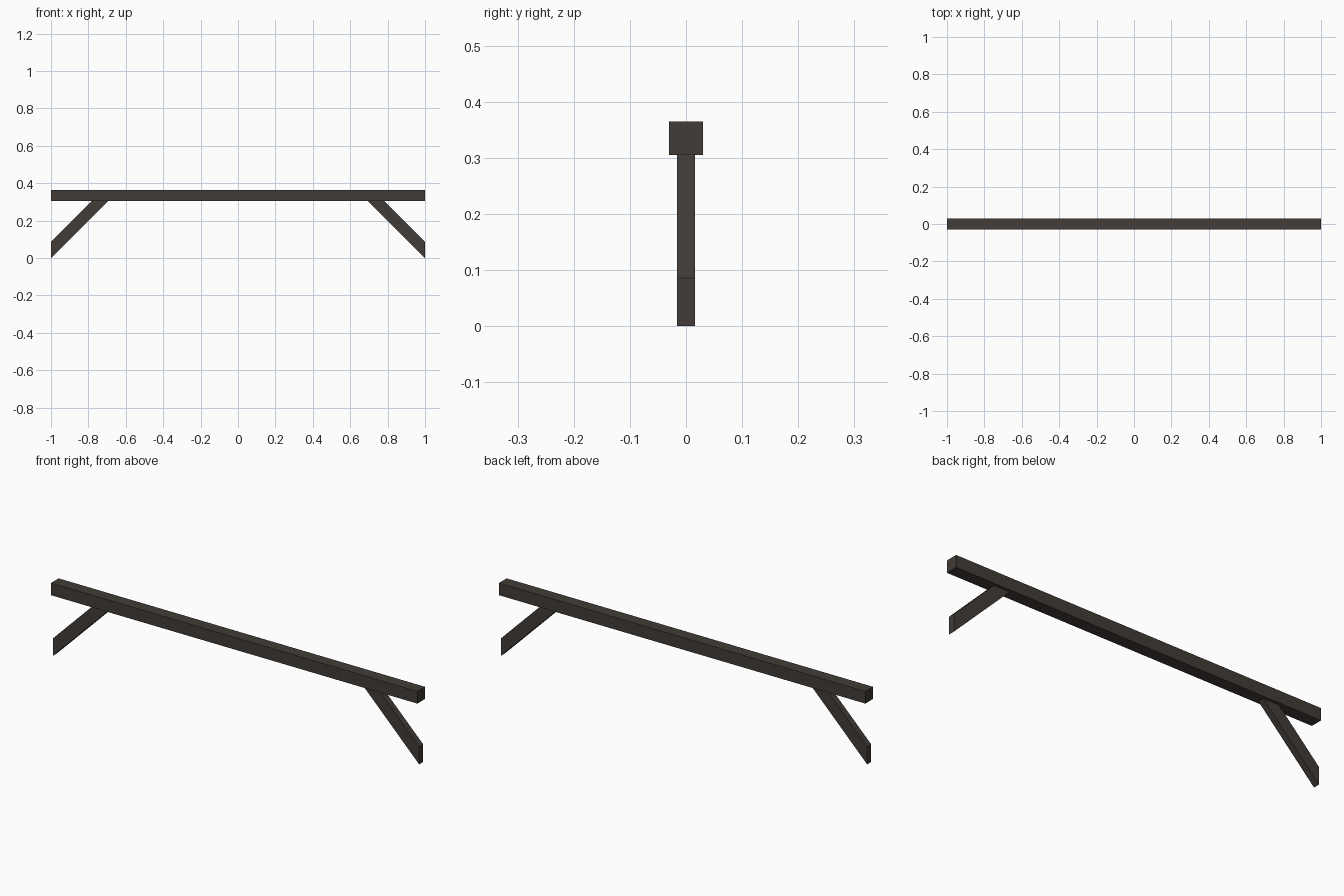
import bpy
import bmesh

if "Cube" in bpy.data.objects:
    bpy.data.objects.remove(bpy.data.objects["Cube"])

wood = bpy.data.materials.new("dark_wood")
wood.diffuse_color = (0.054, 0.045, 0.038, 1)
wood.use_nodes = True
wood.node_tree.nodes["Principled BSDF"].inputs["Base Color"].default_value = wood.diffuse_color

BEAM_BOTTOM, BEAM_TOP = 0.305, 0.365


def extrude_profile(name, points, half_depth):
    """Extrude an x-z outline evenly about y = 0."""
    bm = bmesh.new()
    face = bm.faces.new([bm.verts.new((x, -half_depth, z)) for x, z in points])
    new = bmesh.ops.extrude_face_region(bm, geom=[face])["geom"]
    verts = [v for v in new if isinstance(v, bmesh.types.BMVert)]
    bmesh.ops.translate(bm, verts=verts, vec=(0, 2 * half_depth, 0))
    bmesh.ops.recalc_face_normals(bm, faces=bm.faces)
    mesh = bpy.data.meshes.new(name)
    bm.to_mesh(mesh)
    bm.free()
    mesh.materials.append(wood)
    obj = bpy.data.objects.new(name, mesh)
    bpy.context.collection.objects.link(obj)
    return obj


# Horizontal square beam
extrude_profile("beam", [(-1, BEAM_BOTTOM), (1, BEAM_BOTTOM),
                         (1, BEAM_TOP), (-1, BEAM_TOP)], 0.03)

# 45 degree braces, cut vertical at the foot and level under the beam
CUT = 0.086
for name, side in (("left_brace", -1), ("right_brace", 1)):
    outline = [(1, 0), (1, CUT),
               (1 - BEAM_BOTTOM + CUT, BEAM_BOTTOM), (1 - BEAM_BOTTOM, BEAM_BOTTOM)]
    extrude_profile(name, [(side * x, z) for x, z in outline], 0.016)
